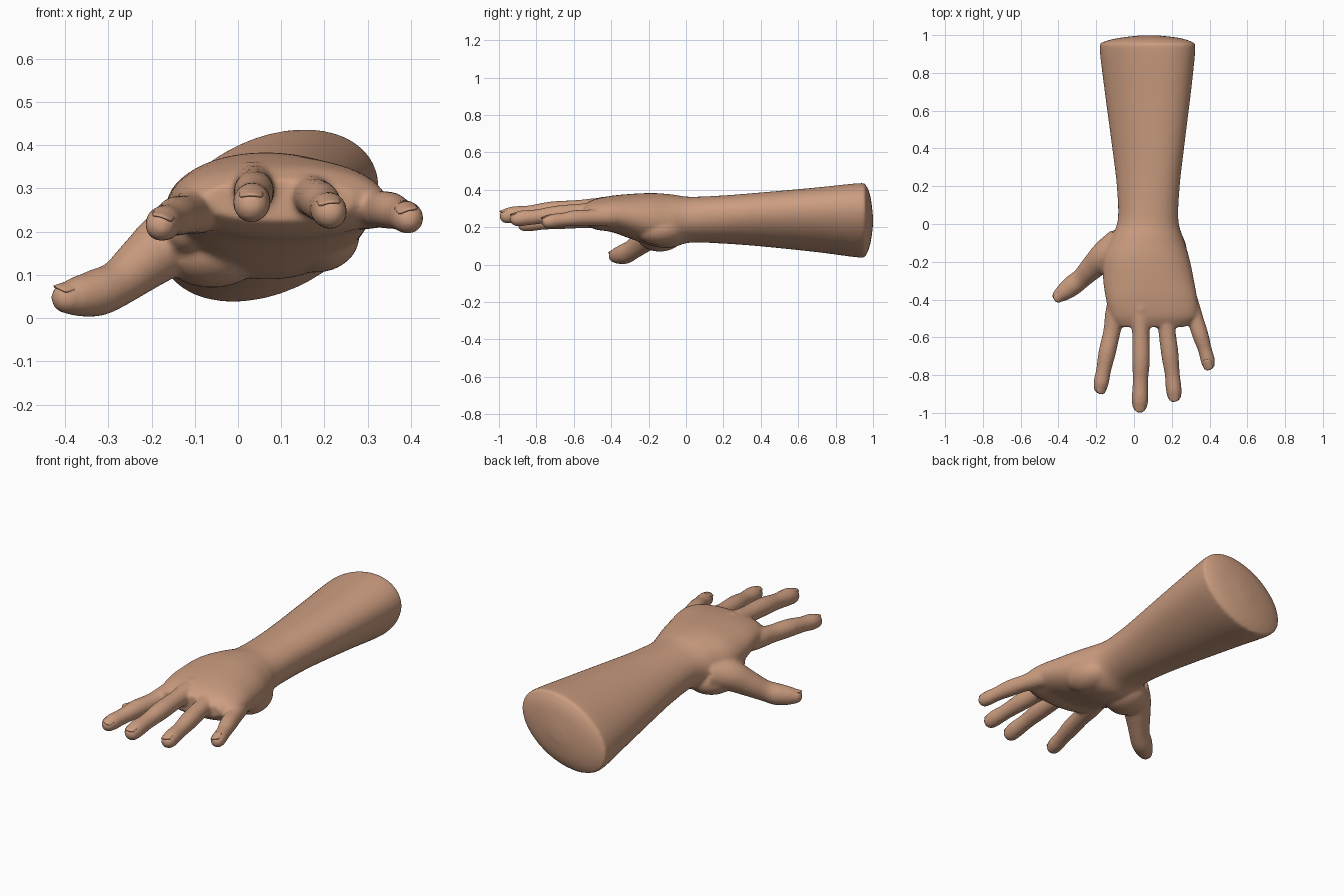
import bpy, bmesh, math
from mathutils import Vector, Matrix

cube = bpy.data.objects.get("Cube")
if cube:
    bpy.data.objects.remove(cube, do_unlink=True)

# Skin colour
skin = bpy.data.materials.new("skin")
skin.use_nodes = True
COLOUR = (0.60, 0.335, 0.215, 1)
skin.diffuse_color = COLOUR
bsdf = skin.node_tree.nodes["Principled BSDF"]
bsdf.inputs["Base Color"].default_value = COLOUR
bsdf.inputs["Roughness"].default_value = 0.6


def catmull(points, steps):
    """Smooth interpolation of rows of numbers."""
    rows = [Vector(p) for p in points]
    rows = [rows[0]] + rows + [rows[-1]]
    out = []
    for a, b, c, d in zip(rows, rows[1:], rows[2:], rows[3:]):
        for i in range(steps):
            t = i / steps
            out.append(0.5 * (2 * b + (c - a) * t + (2 * a - 5 * b + 4 * c - d) * t ** 2
                              + (3 * b - a - 3 * c + d) * t ** 3))
    return out + [rows[-1]]


def skin_rings(bm, rings):
    loops = [[bm.verts.new(p) for p in ring] for ring in rings]
    n = len(loops[0])
    for a, b in zip(loops, loops[1:]):
        for i in range(n):
            bm.faces.new((a[i], a[(i + 1) % n], b[(i + 1) % n], b[i]))
    bm.faces.new(loops[0][::-1])
    bm.faces.new(loops[-1])


def power(v, n):
    return math.copysign(abs(v) ** (2 / n), v)


def arm_loft(bm, sections, sides=48):
    """Sections: y, x min, x max, z min, z max, shear, squareness."""
    rings = []
    for y, x0, x1, z0, z1, shear, n in catmull(sections, 5):
        rx, h = (x1 - x0) / 2, (z1 - z0) / 2
        rz = math.sqrt(max(h * h - shear * shear, 1e-6))
        ring = []
        for k in range(sides):
            a = 2 * math.pi * k / sides
            c, s = power(math.cos(a), n), power(math.sin(a), n)
            ring.append(((x0 + x1) / 2 + rx * c, y, (z0 + z1) / 2 + rz * s + shear * c))
        rings.append(ring)
    skin_rings(bm, rings)


def digit(bm, points, sides=24):
    """Round tube through x, y, z, radius with a domed tip."""
    path = catmull(points, 6)
    end = (path[-1] - path[-2]).xyz.normalized()
    tip, r = path[-1].xyz, path[-1].w
    for a in (20, 40, 60, 75, 86):
        a = math.radians(a)
        path.append(Vector((*(tip + end * r * math.sin(a)), r * math.cos(a))))
    rings = []
    for i, p in enumerate(path):
        t = (path[min(i + 1, len(path) - 1)] - path[max(i - 1, 0)]).xyz.normalized()
        u = t.cross(Vector((0, 0, 1))).normalized()
        v = u.cross(t)
        rings.append([p.xyz + p.w * (u * math.cos(2 * math.pi * k / sides)
                                     + v * math.sin(2 * math.pi * k / sides))
                      for k in range(sides)])
    skin_rings(bm, rings)


def mound(bm, centre, radii, yaw=0):
    m = (Matrix.Translation(centre) @ Matrix.Rotation(math.radians(yaw), 4, 'Z')
         @ Matrix.Diagonal((*radii, 1)))
    bmesh.ops.create_uvsphere(bm, u_segments=32, v_segments=16, radius=1, matrix=m)


# Forearm, wrist and palm
ARM = [
    (0.999, 0.04, 0.12, 0.20, 0.27, 0.01, 2),
    (0.985, -0.08, 0.24, 0.11, 0.37, 0.04, 2),
    (0.962, -0.165, 0.31, 0.052, 0.423, 0.06, 2),
    (0.93, -0.182, 0.325, 0.038, 0.436, 0.065, 2),
    (0.70, -0.155, 0.302, 0.067, 0.413, 0.055, 2),
    (0.40, -0.115, 0.265, 0.098, 0.386, 0.04, 2),
    (0.20, -0.091, 0.242, 0.113, 0.370, 0.025, 2.05),
    (0.02, -0.086, 0.235, 0.118, 0.363, 0.01, 2.1),
    (-0.08, -0.125, 0.263, 0.090, 0.376, 0, 2.1),
    (-0.18, -0.165, 0.293, 0.100, 0.383, 0, 2.1),
    (-0.30, -0.163, 0.318, 0.140, 0.378, 0, 2.1),
    (-0.40, -0.148, 0.335, 0.175, 0.368, 0, 2.2),
    (-0.49, -0.125, 0.335, 0.190, 0.350, 0, 2.2),
    (-0.545, -0.08, 0.27, 0.225, 0.320, 0, 2.2),
]

# Fingers and thumb: x, y, z, radius
DIGITS = {
    "index": [(-0.07, -0.36, 0.255, 0.056), (-0.098, -0.47, 0.248, 0.054),
              (-0.117, -0.57, 0.240, 0.046), (-0.142, -0.68, 0.236, 0.046),
              (-0.160, -0.77, 0.226, 0.040), (-0.173, -0.835, 0.219, 0.041),
              (-0.178, -0.863, 0.214, 0.037)],
    "middle": [(0.035, -0.36, 0.300, 0.058), (0.035, -0.48, 0.302, 0.054),
               (0.036, -0.58, 0.300, 0.046), (0.037, -0.72, 0.291, 0.047),
               (0.034, -0.83, 0.277, 0.041), (0.032, -0.92, 0.268, 0.044),
               (0.031, -0.957, 0.261, 0.041)],
    "ring": [(0.15, -0.35, 0.285, 0.056), (0.165, -0.46, 0.285, 0.053),
             (0.175, -0.57, 0.280, 0.046), (0.190, -0.69, 0.270, 0.046),
             (0.202, -0.79, 0.257, 0.040), (0.210, -0.87, 0.249, 0.042),
             (0.213, -0.903, 0.244, 0.039)],
    "little": [(0.25, -0.32, 0.262, 0.055), (0.288, -0.41, 0.256, 0.052),
               (0.323, -0.50, 0.252, 0.044), (0.352, -0.59, 0.249, 0.043),
               (0.374, -0.66, 0.240, 0.037), (0.389, -0.715, 0.234, 0.038),
               (0.394, -0.738, 0.230, 0.036)],
    "thumb": [(-0.07, -0.10, 0.200, 0.085), (-0.15, -0.165, 0.178, 0.080),
              (-0.215, -0.225, 0.130, 0.066), (-0.275, -0.285, 0.082, 0.054),
              (-0.325, -0.325, 0.059, 0.055), (-0.37, -0.360, 0.050, 0.047),
              (-0.395, -0.378, 0.047, 0.038)],
}

bm = bmesh.new()
arm_loft(bm, ARM)
for pts in DIGITS.values():
    digit(bm, pts)
# Thumb pad, heel of the hand, thumb web and knuckles
mound(bm, (-0.06, -0.14, 0.155), (0.115, 0.13, 0.085), -40)
mound(bm, (0.18, -0.14, 0.19), (0.10, 0.14, 0.085), 10)
mound(bm, (-0.125, -0.22, 0.205), (0.055, 0.10, 0.06), 10)
for x, y, z in ((-0.07, -0.41, 0.285), (0.036, -0.44, 0.325),
                (0.155, -0.42, 0.315), (0.268, -0.37, 0.285)):
    mound(bm, (x, y, z), (0.042, 0.06, 0.038))
bmesh.ops.recalc_face_normals(bm, faces=bm.faces)

mesh = bpy.data.meshes.new("hand_and_forearm")
bm.to_mesh(mesh)
bm.free()
mesh.materials.append(skin)
hand = bpy.data.objects.new("hand_and_forearm", mesh)
bpy.context.collection.objects.link(hand)
# Fuse all parts into one smooth skin
remesh = hand.modifiers.new("fuse", 'REMESH')
remesh.mode = 'VOXEL'
remesh.voxel_size = 0.008
remesh.use_smooth_shade = True
smooth = hand.modifiers.new("soften", 'SMOOTH')
smooth.factor = 0.5
smooth.iterations = 10


# Nails: thin curved plates seated on each tip
def nail(name, points, roll):
    p, q = Vector(points[-1]), Vector(points[-2])
    fwd = (p - q).xyz.normalized()
    side = fwd.cross(Vector((0, 0, 1))).normalized()
    side = Matrix.Rotation(math.radians(roll), 3, fwd) @ side
    up = side.cross(fwd)
    r = p.w
    nm = bmesh.new()
    rows = []
    for i in range(9):
        t = i / 8
        along = -0.75 * r + 1.6 * r * t
        width = math.radians(44) * math.sqrt(max(1 - (2 * t - 1) ** 4, 0.08))
        lift = r * (0.95 - 0.22 * t * t)
        rows.append([nm.verts.new(p.xyz + fwd * along
                                  + side * r * 0.95 * math.sin(width * (j / 4 - 1))
                                  + up * (lift - r * 0.9 * (1 - math.cos(width * (j / 4 - 1)))))
                     for j in range(9)])
    for a, b in zip(rows, rows[1:]):
        for j in range(8):
            nm.faces.new((a[j], a[j + 1], b[j + 1], b[j]))
    for f in nm.faces:
        f.smooth = True
    bmesh.ops.recalc_face_normals(nm, faces=nm.faces)
    me = bpy.data.meshes.new(name)
    nm.to_mesh(me)
    nm.free()
    me.materials.append(skin)
    ob = bpy.data.objects.new(name, me)
    bpy.context.collection.objects.link(ob)
    solid = ob.modifiers.new("thickness", 'SOLIDIFY')
    solid.thickness = 0.005
    solid.offset = 0


for (name, pts), roll in zip(DIGITS.items(), (-18, 0, 8, 15, -15)):
    nail(name + "_nail", pts, roll)
